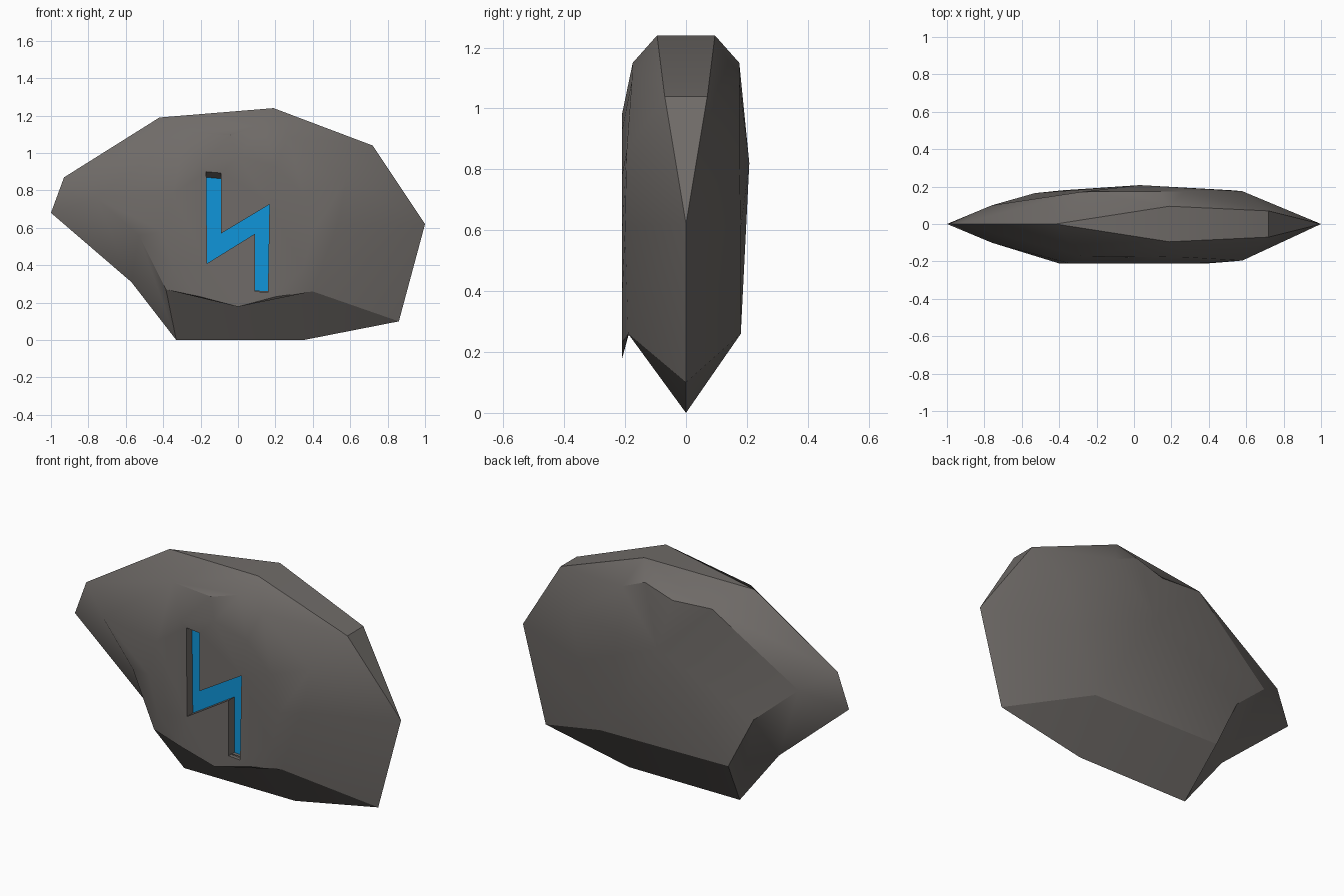
import bpy, bmesh, math
from mathutils import Vector

if "Cube" in bpy.data.objects:
    bpy.data.objects.remove(bpy.data.objects["Cube"])


def material(name, rgb):
    m = bpy.data.materials.new(name)
    m.diffuse_color = (*rgb, 1)
    m.use_nodes = True
    m.node_tree.nodes["Principled BSDF"].inputs["Base Color"].default_value = m.diffuse_color
    return m


stone = material("grey stone", (0.16, 0.147, 0.138))
blue = material("bright blue", (0.005, 0.30, 0.70))

# outline of the slab: x, z, half width
RIM = [(-1, .68, 0), (-.93, .87, 0), (-.42, 1.19, 0), (.19, 1.24, .095), (.72, 1.04, .07),
       (1, .62, 0), (.86, .10, 0), (.35, 0, 0), (-.33, 0, 0), (-.57, .31, 0)]
# shoulder loop, clockwise from the left: x, z, depth in front, depth at back
MID = [(-.76, .76, .10, .10), (-.28, 1.11, .172, .172), (-.04, 1.095, .178, .175),
       (.13, 1.15, .175, .175), (.27, 1.09, .178, .175), (.58, .86, .195, .175),
       (.53, .61, .20, .18), (.40, .26, .19, .18), (-.385, .27, .185, .18),
       (-.53, .56, .165, .165)]
# facets between rim (r) and shoulder (m)
FACETS = ["r0 r1 m0", "r1 r2 m1 m0", "r2 r3 m3 m2 m1", "r3 r4 m4 m3", "r4 m5 m4",
          "r4 r5 m5", "r5 m6 m5", "r5 r6 m7 m6", "r6 r7 m7", "r7 r8 m8 m7",
          "r8 r9 m9 m8", "r9 r0 m0 m9"]
ZIGZAG = [(-.17, .90), (-.09, .893), (-.09, .57), (.168, .725),
          (.16, .255), (.09, .26), (.09, .568), (-.165, .41)]
CENTRE = (0, .58)

bm = bmesh.new()


def vert(x, y, z):
    return bm.verts.new((x, y, z))


def loop_edges(loop):
    return [bm.edges.get(p) or bm.edges.new(p) for p in zip(loop, loop[1:] + loop[:1])]


# rim vertices, doubled where the crest is wide
front_rim = [vert(x, -w, z) for x, z, w in RIM]
back_rim = [vert(x, w, z) if w else f for (x, z, w), f in zip(RIM, front_rim)]
front_mid = [vert(x, -a, z) for x, z, a, b in MID]
back_mid = [vert(x, b, z) for x, z, a, b in MID]

# bevelled sides, front and back
for rim, mid in ((front_rim, front_mid), (back_rim, back_mid)):
    for facet in FACETS:
        bm.faces.new([(rim if k[0] == "r" else mid)[int(k[1:])] for k in facet.split()])

# crest strip along the top
f, b = front_rim, back_rim
bm.faces.new((f[2], f[3], b[3]))
bm.faces.new((f[3], f[4], b[4], b[3]))
bm.faces.new((f[4], f[5], b[4]))

# slightly domed back
peak = vert(.03, .208, .82)
for p, q in zip(back_mid, back_mid[1:] + back_mid[:1]):
    bm.faces.new((p, q, peak))

# twelve-sided flat disc on the front
disc = [vert(CENTRE[0] + .402 * math.cos(math.radians(30 * k)), -.21,
             CENTRE[1] + .402 * math.sin(math.radians(30 * k))) for k in range(12)]


def angle(v):
    return math.atan2(v.co.z - CENTRE[1], v.co.x - CENTRE[0]) % math.tau


# zip the shoulder loop to the disc by angle
outer = sorted(front_mid, key=angle)
inner = sorted(disc, key=lambda v: (angle(v) + 1e-4) % math.tau)
no, ni = len(outer), len(inner)
i = j = 0
while i < no or j < ni:
    ao = angle(outer[i % no]) + angle(outer[(i + 1) % no]) + (math.tau if i + 1 >= no else 0)
    ai = math.radians(30 * j) + math.radians(30 * (j + 1))
    o, n = outer[i % no], inner[j % ni]
    if j >= ni or (i < no and ao < ai):
        bm.faces.new((o, outer[(i + 1) % no], n))
        i += 1
    else:
        bm.faces.new((o, inner[(j + 1) % ni], n))
        j += 1

# disc face with a zigzag opening
groove = [vert(x, -.21, z) for x, z in ZIGZAG]
bmesh.ops.triangle_fill(bm, edges=loop_edges(disc) + loop_edges(groove),
                        use_beauty=True, normal=Vector((0, -1, 0)))

# groove walls and blue floor, top end sloping
floor = [vert(x, -.16, z - (.03 if z > .85 else 0)) for x, z in ZIGZAG]
n = len(groove)
for k in range(n):
    bm.faces.new((groove[k], groove[(k + 1) % n], floor[(k + 1) % n], floor[k]))
bm.faces.new(floor).material_index = 1

bmesh.ops.recalc_face_normals(bm, faces=bm.faces[:])
mesh = bpy.data.meshes.new("carved_stone")
bm.to_mesh(mesh)
bm.free()
mesh.materials.append(stone)
mesh.materials.append(blue)
rock = bpy.data.objects.new("carved_stone", mesh)
bpy.context.collection.objects.link(rock)
bpy.context.view_layer.objects.active = rock
rock.select_set(True)
bpy.ops.object.shade_smooth_by_angle(angle=math.radians(30))
